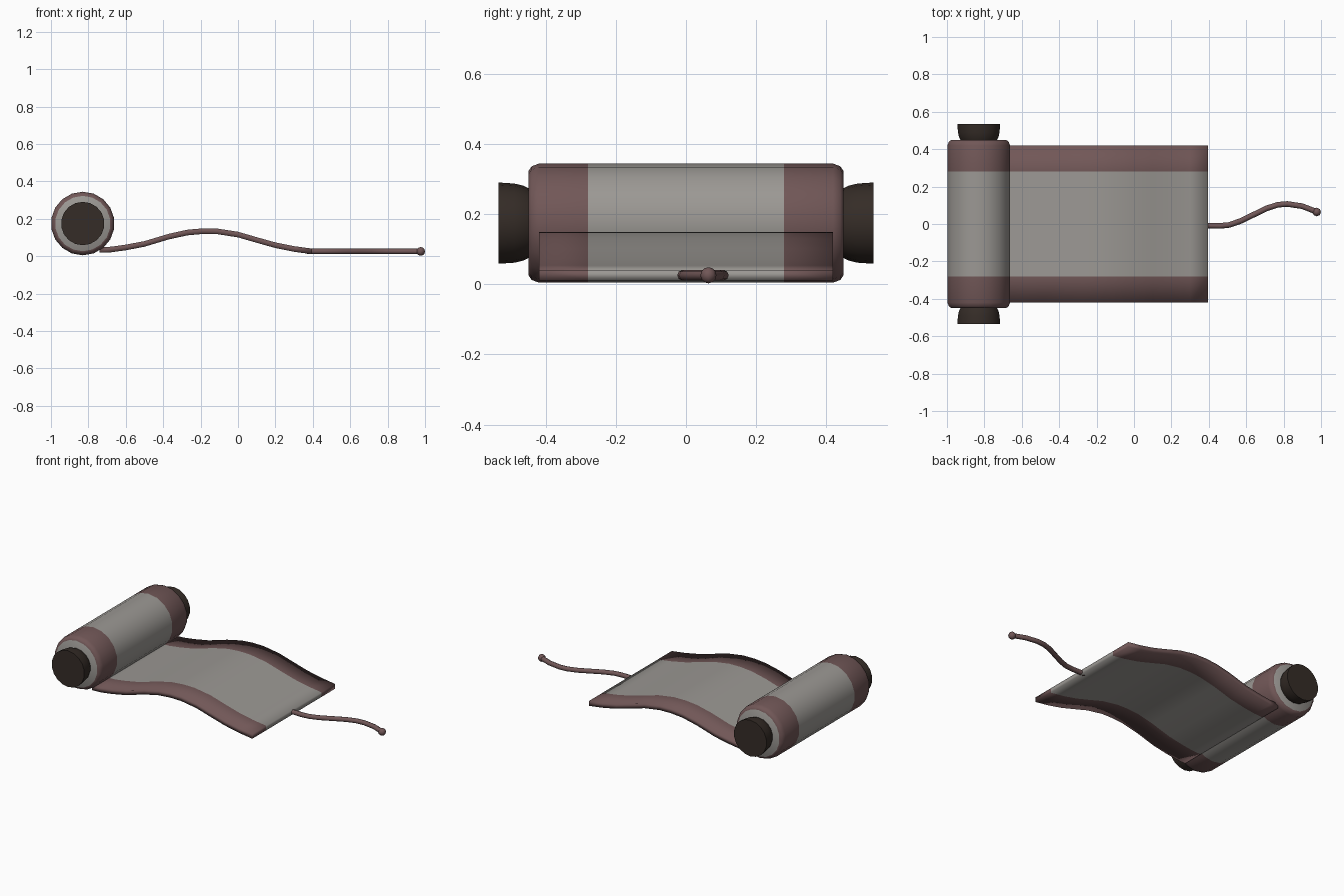
import bpy, bmesh
from math import sin, cos, pi, radians

if "Cube" in bpy.data.objects:
    bpy.data.objects.remove(bpy.data.objects["Cube"])


def material(name, rgb):
    m = bpy.data.materials.new(name)
    m.diffuse_color = (*rgb, 1)
    m.use_nodes = True
    m.node_tree.nodes["Principled BSDF"].inputs["Base Color"].default_value = m.diffuse_color
    return m


paper = material("paper_grey", (0.33, 0.315, 0.295))
border = material("border_red", (0.165, 0.095, 0.095))
wood = material("dark_wood", (0.035, 0.025, 0.02))


def finish(name, bm, mats, angle=None):
    bmesh.ops.recalc_face_normals(bm, faces=bm.faces)
    me = bpy.data.meshes.new(name)
    bm.to_mesh(me)
    bm.free()
    for m in mats:
        me.materials.append(m)
    ob = bpy.data.objects.new(name, me)
    bpy.context.collection.objects.link(ob)
    for p in me.polygons:
        p.use_smooth = True
    if angle:
        bpy.ops.object.select_all(action='DESELECT')
        bpy.context.view_layer.objects.active = ob
        ob.select_set(True)
        bpy.ops.object.shade_smooth_by_angle(angle=radians(angle))
    return ob


def skin(bm, rings, mat_ids=None):
    """Bridge closed rings of points and cap both ends."""
    loops = [[bm.verts.new(p) for p in r] for r in rings]
    n = len(loops[0])
    for k, (a, b) in enumerate(zip(loops, loops[1:])):
        for i in range(n):
            j = (i + 1) % n
            f = bm.faces.new((a[i], a[j], b[j], b[i]))
            f.material_index = mat_ids[k] if mat_ids else 0
    bm.faces.new(loops[0])
    bm.faces.new(loops[-1])


def lathe(name, profile, mats, sides, mat_ids=None, angle=35):
    """Revolve (y, radius) points around the roll axis."""
    bm = bmesh.new()
    rings = [[(-0.83 + r * sin(2 * pi * i / sides), y, 0.175 + r * cos(2 * pi * i / sides))
              for i in range(sides)] for y, r in profile]
    skin(bm, rings, mat_ids)
    return finish(name, bm, mats, angle)


# rolled part with coloured bands and chamfered ends
half = [(0.28, 0.17), (0.42, 0.17), (0.441, 0.162), (0.45, 0.148)]
lathe("roll", [(-y, r) for y, r in reversed(half)] + half, [paper, border], 18,
      [1, 1, 1, 0, 1, 1, 1], 50)

# flared rod ends
for side, label in ((-1, "front"), (1, "back")):
    lathe(label + "_rod_end",
          [(side * y, r) for y, r in ((0.43, 0.09), (0.45, 0.10), (0.465, 0.107),
                                      (0.49, 0.113), (0.535, 0.116))], [wood], 18)

# wavy unrolled sheet, cross-section along x split into border and middle strips
path = [(-0.74, 0.034), (-0.68, 0.036), (-0.6, 0.047), (-0.5, 0.066), (-0.37, 0.105),
        (-0.27, 0.127), (-0.19, 0.134), (-0.11, 0.133), (0, 0.116), (0.1, 0.087),
        (0.2, 0.059), (0.3, 0.039), (0.395, 0.026)]
ys = (-0.42, -0.28, 0.28, 0.42)
bm = bmesh.new()
skin(bm, [[(x, y, z + 0.015) for y in ys] + [(x, y, z - 0.015) for y in reversed(ys)]
          for x, z in path])
caps = [f for f in bm.faces if len(f.verts) > 4]
for f in caps:
    v = f.verts[:]
    for i in range(3):
        bm.faces.new((v[i], v[i + 1], v[6 - i], v[7 - i]))
bmesh.ops.delete(bm, geom=caps, context='FACES_ONLY')
for f in bm.faces:
    f.material_index = int(abs(f.calc_center_median().y) > 0.28)
finish("sheet", bm, [paper, border])

# tie cord
cord = [(0.37, -0.008), (0.46, -0.01), (0.51, -0.005), (0.57, 0.016), (0.64, 0.05),
        (0.71, 0.084), (0.77, 0.103), (0.82, 0.107), (0.9, 0.095), (0.975, 0.066)]
bm = bmesh.new()
rings = []
for k, (x, y) in enumerate(cord):
    a, b = cord[max(k - 1, 0)], cord[min(k + 1, len(cord) - 1)]
    dx, dy = b[0] - a[0], b[1] - a[1]
    l = (dx * dx + dy * dy) ** 0.5
    rings.append([(x - dy / l * 0.015 * cos(t), y + dx / l * 0.015 * cos(t),
                   0.026 + 0.015 * sin(t)) for t in (2 * pi * i / 8 for i in range(8))])
skin(bm, rings)
finish("tie_cord", bm, [border], 50)

# knot at the cord tip
bm = bmesh.new()
bmesh.ops.create_uvsphere(bm, u_segments=8, v_segments=6, radius=0.023)
knot = finish("cord_knot", bm, [border])
knot.location = (0.977, 0.064, 0.026)
